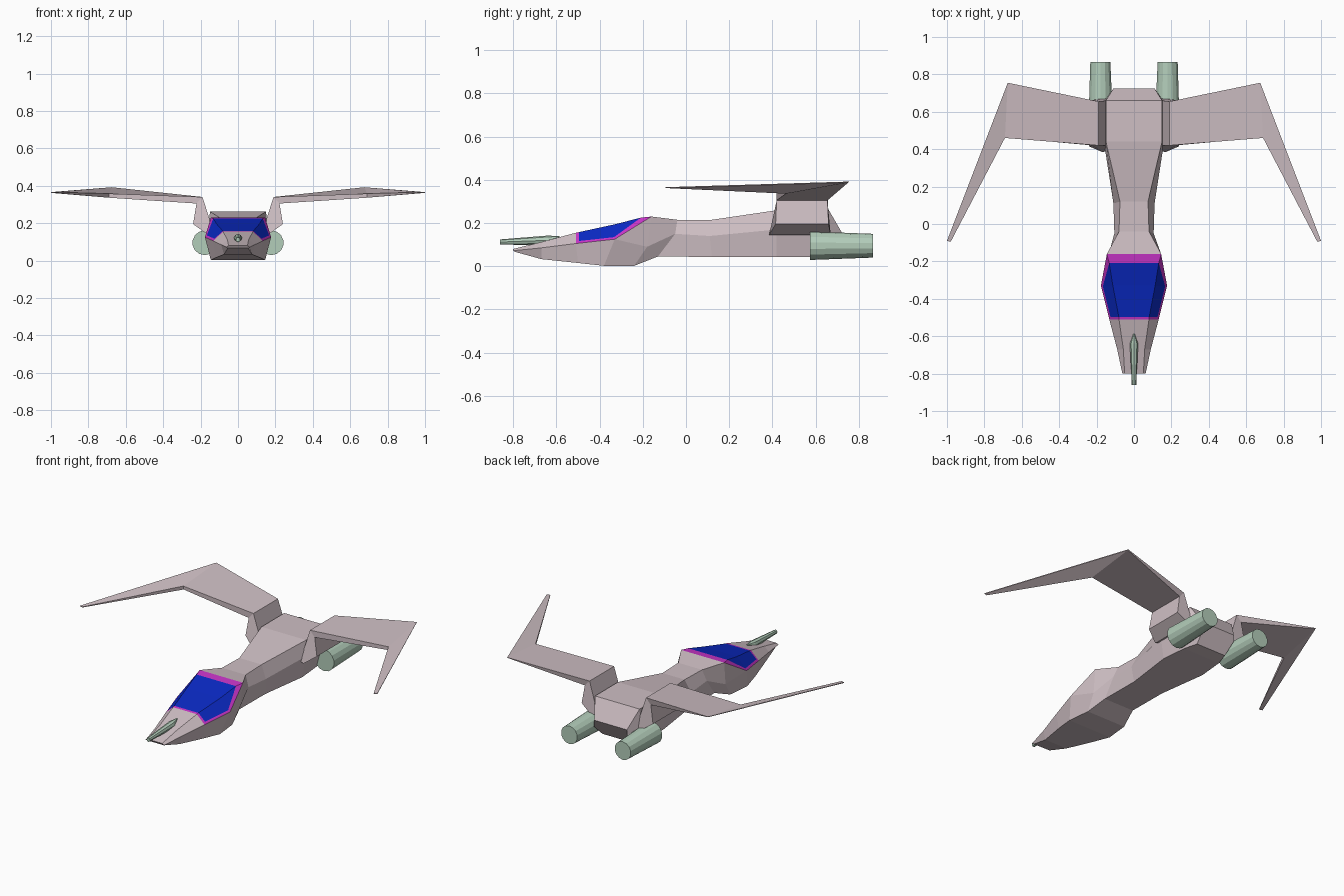
import bpy, bmesh
from mathutils import Vector

cube = bpy.data.objects.get("Cube")
if cube:
    bpy.data.objects.remove(cube)


def material(name, rgb):
    m = bpy.data.materials.new(name)
    m.use_nodes = True
    m.diffuse_color = (*rgb, 1)
    m.node_tree.nodes["Principled BSDF"].inputs["Base Color"].default_value = (*rgb, 1)
    return m


HULL = material("dusty pink hull", (0.62, 0.52, 0.55))
FRAME = material("magenta frame", (0.58, 0.035, 0.58))
GLASS = material("blue glass", (0.003, 0.022, 0.55))
METAL = material("pale green metal", (0.45, 0.61, 0.49))


def finish(name, bm, mats):
    bmesh.ops.recalc_face_normals(bm, faces=bm.faces)
    mesh = bpy.data.meshes.new(name)
    bm.to_mesh(mesh)
    bm.free()
    for m in mats:
        mesh.materials.append(m)
    ob = bpy.data.objects.new(name, mesh)
    bpy.context.collection.objects.link(ob)
    return ob


def loft(rings):
    """Skin a list of equal-sized point rings and cap both ends."""
    bm = bmesh.new()
    rows = [[bm.verts.new(p) for p in ring] for ring in rings]
    n = len(rows[0])
    for a, b in zip(rows, rows[1:]):
        for i in range(n):
            j = (i + 1) % n
            bm.faces.new((a[i], a[j], b[j], b[i]))
    bm.faces.new(rows[0])
    bm.faces.new(rows[-1])
    return bm, rows


def flip(points, side):
    return [(x * side, y, z) for x, y, z in points]


# Fuselage: top, middle and bottom corner of each half section
sections = [
    [(.050, -.80, .080), (.062, -.80, .072), (.055, -.79, .066)],
    [(.057, -.67, .112), (.090, -.67, .085), (.075, -.67, .033)],
    [(.080, -.51, .155), (.132, -.51, .105), (.120, -.50, .015)],
    [(.113, -.33, .194), (.177, -.33, .125), (.145, -.38, .002)],
    [(.145, -.16, .230), (.140, -.18, .090), (.130, -.24, .002)],
    [(.080, -.04, .215), (.105, -.05, .150), (.100, -.13, .045)],
    [(.075, .12, .215), (.110, .11, .140), (.100, .12, .043)],
    [(.150, .44, .262), (.158, .42, .170), (.140, .42, .042)],
    [(.150, .66, .262), (.155, .66, .150), (.125, .58, .042)],
    [(.110, .725, .150), (.110, .725, .110), (.100, .66, .045)],
]
bm, rows = loft([s + flip(reversed(s), -1) for s in sections])

# Canopy: split the rear flanks, then inset the frame around the glass
front, middle, rear = rows[2:5]
for m, t in ((1, 0), (4, 5)):
    bmesh.ops.connect_verts(bm, verts=[middle[m], rear[t]])
bmesh.ops.recalc_face_normals(bm, faces=bm.faces)
corners = {r[i] for r in (front, middle, rear) for i in (0, 1, 4, 5)} - {rear[1], rear[4]}
panes = [f for f in bm.faces if set(f.verts) <= corners]
border = bmesh.ops.inset_region(bm, faces=panes, thickness=.014, use_even_offset=True,
                                use_boundary=True)["faces"]
for f in border:
    f.material_index = 1
for f in panes:
    f.material_index = 2
# Widen the frame at the back of the canopy
back = sorted({v for f in panes for v in f.verts}, key=lambda v: v.co.y)[-2:]
for v in back:
    ridge = min((middle[0], middle[5]), key=lambda r: (r.co - v.co).length)
    v.co = v.co.lerp(Vector(ridge.co), .22)
finish("fuselage", bm, [HULL, FRAME, GLASS])

# Pylon and wing outlines for the left side
pylon = [(.13, .16), (.17, .145), (.24, .195), (.222, .305), (.19, .34), (.15, .215)]
pylon_front = [.39, .385, .415, .42, .42, .42]
pylon_back = [.67, .67, .66, .655, .655, .66]
wing = [
    [(.190, .42, .340), (.222, .42, .305), (.222, .655, .305), (.190, .655, .340)],
    [(.690, .46, .358), (.690, .463, .336), (.675, .752, .388), (.675, .755, .392)],
    [(.980, -.095, .366), (.980, -.095, .362), (1.0, -.09, .362), (1.0, -.09, .366)],
]


def tube(name, stations, sides):
    """Faceted round body through (x, y, z, radius) stations along y."""
    bm = bmesh.new()
    for (x0, y0, z0, r0), (x1, y1, z1, r1) in zip(stations, stations[1:]):
        part = bmesh.ops.create_cone(bm, cap_ends=True, segments=sides,
                                     radius1=r0, radius2=r1, depth=1)["verts"]
        for v in part:
            t = v.co.z + .5
            v.co = (x0 + (x1 - x0) * t + v.co.x, y0 + (y1 - y0) * t,
                    z0 + (z1 - z0) * t + v.co.y)
    return finish(name, bm, [METAL])


for side, label in ((1, "left"), (-1, "right")):
    ends = [[(x, y, z) for (x, z), y in zip(pylon, ys)] for ys in (pylon_front, pylon_back)]
    finish(label + "_pylon", loft([flip(e, side) for e in ends])[0], [HULL])
    finish(label + "_wing", loft([flip(w, side) for w in wing])[0], [HULL])
    tube(label + "_engine", [(side * .178, .575, .095, .066), (side * .18, .865, .095, .055)], 14)

# Nose cannon
tube("nose_cannon", [(0, -.862, .112, .012), (0, -.64, .120, .022), (0, -.585, .136, .003)], 8)
